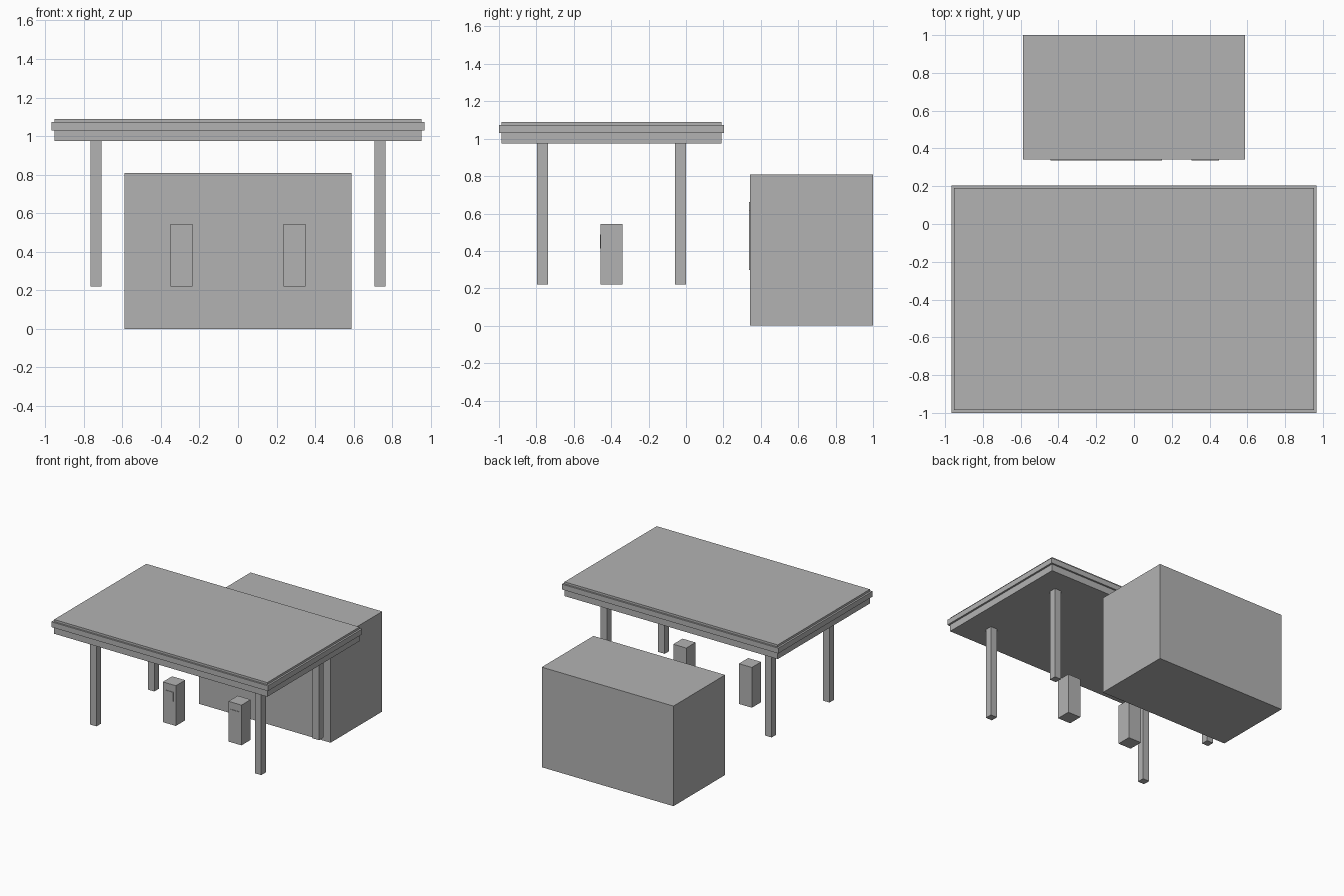
import bpy
import bmesh

cube = bpy.data.objects.get("Cube")
if cube:
    bpy.data.objects.remove(cube, do_unlink=True)

grey = bpy.data.materials.new("plain_grey")
grey.use_nodes = True
GREY = (0.45, 0.45, 0.45, 1)
grey.diffuse_color = GREY
grey.node_tree.nodes["Principled BSDF"].inputs["Base Color"].default_value = GREY


def box(name, x, y, z):
    """Flat-faced box spanning the given (low, high) ranges."""
    bm = bmesh.new()
    bmesh.ops.create_cube(bm, size=1)
    for v in bm.verts:
        v.co = [r[0] if c < 0 else r[1] for c, r in zip(v.co, (x, y, z))]
    mesh = bpy.data.meshes.new(name)
    bm.to_mesh(mesh)
    bm.free()
    mesh.materials.append(grey)
    obj = bpy.data.objects.new(name, mesh)
    bpy.context.collection.objects.link(obj)
    return obj


def span(centre, half):
    return (centre - half, centre + half)


PLATE = 0.004     # thickness of flat details
BASE = 0.22       # foot height of posts and pumps
MID_Y = -0.398    # middle of the forecourt

# Canopy with a projecting fascia band
box("canopy_roof", span(0, 0.952), span(MID_Y, 0.588), (0.975, 1.09))
box("canopy_fascia", span(0, 0.967), span(MID_Y, 0.602), (1.03, 1.073))

# Posts and pumps, mirrored left and right
for side, s in (("left", 1), ("right", -1)):
    for end, t in (("front", -1), ("back", 1)):
        box(f"{end}_{side}_post", span(0.736 * s, 0.029),
            span(MID_Y + 0.369 * t, 0.029), (BASE, 0.975))
    x = 0.293 * s
    front = MID_Y - 0.059
    box(f"{side}_pump", span(x, 0.058), span(MID_Y, 0.059), (BASE, 0.545))
    box(f"{side}_pump_screen", span(x, 0.037), (front - PLATE, front), (0.412, 0.487))

# Shop building with window and door on its front wall
WALL = 0.341
box("shop_building", span(0, 0.588), (WALL, 1.0), (0, 0.808))
box("shop_window", (-0.441, 0.147), (WALL - PLATE, WALL), (0.34, 0.661))
box("shop_door", (0.304, 0.451), (WALL - PLATE, WALL), (0.298, 0.617))
